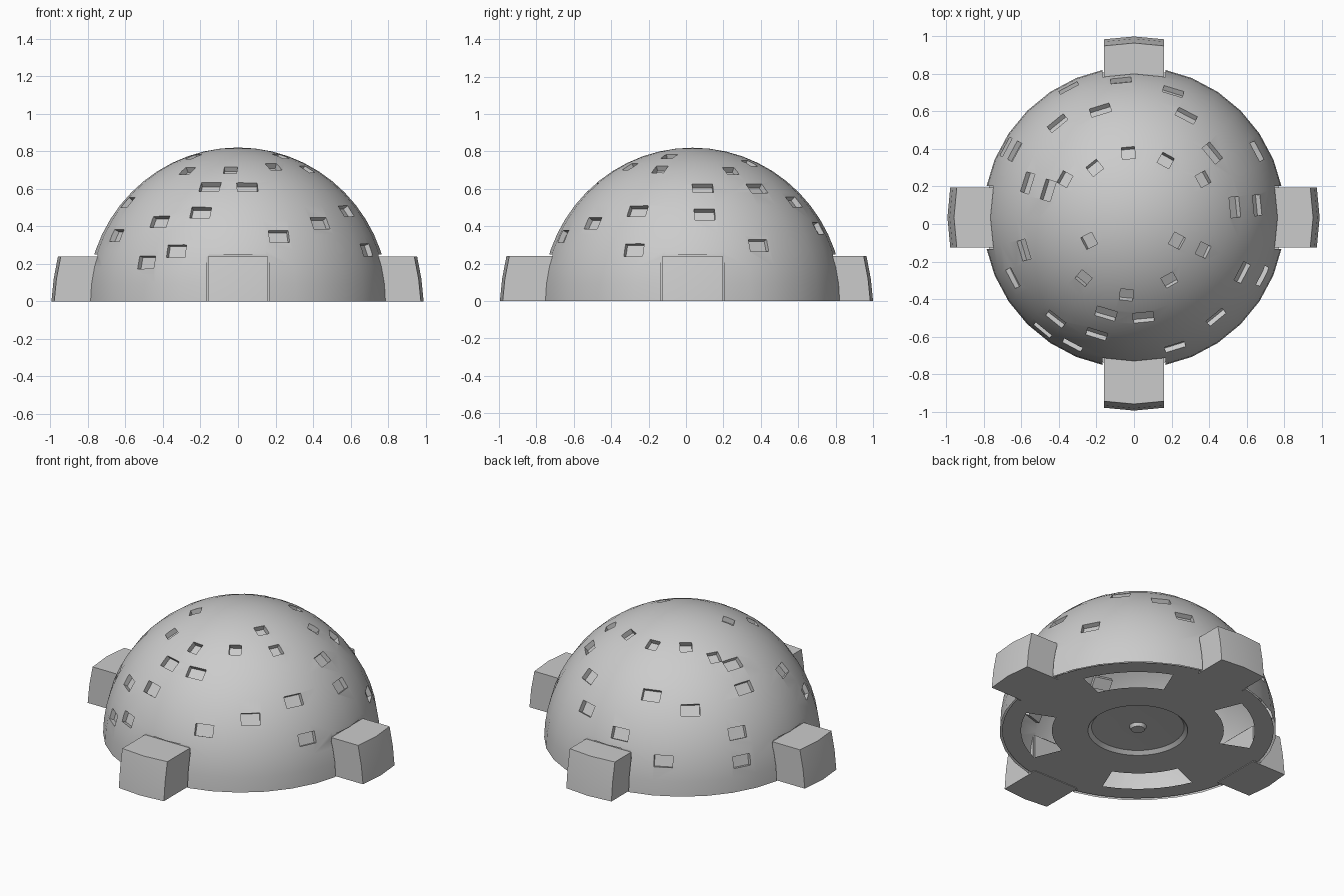
import bpy, bmesh
from math import sin, cos, pi, atan2, sqrt, radians
from mathutils import Vector, Matrix

if "Cube" in bpy.data.objects:
    bpy.data.objects.remove(bpy.data.objects["Cube"])

CY, R, H = 0.035, 0.805, 0.82   # dome centre y, base radius, height


def make(name, bm, angle=35):
    bmesh.ops.recalc_face_normals(bm, faces=bm.faces)
    me = bpy.data.meshes.new(name)
    bm.to_mesh(me)
    bm.free()
    ob = bpy.data.objects.new(name, me)
    bpy.context.collection.objects.link(ob)
    smooth(ob, angle)
    return ob


def smooth(ob, angle):
    bpy.ops.object.select_all(action='DESELECT')
    ob.select_set(True)
    bpy.context.view_layer.objects.active = ob
    bpy.ops.object.shade_smooth_by_angle(angle=radians(angle))


def lathe(bm, prof, n):
    # revolve (radius, z) points; a zero radius becomes a pole
    rings = []
    for r, z in prof:
        if r == 0:
            rings.append([bm.verts.new((0, CY, z))] * n)
        else:
            rings.append([bm.verts.new((r * cos(2 * pi * i / n), CY + r * sin(2 * pi * i / n), z))
                          for i in range(n)])
    for a, b in zip(rings, rings[1:]):
        for i in range(n):
            j = (i + 1) % n
            bm.faces.new(list(dict.fromkeys((a[i], a[j], b[j], b[i]))))
    return rings


def carve(ob, matrix):
    # cut one box out of ob, keeping the old mesh if a solver fails
    bm = bmesh.new()
    bmesh.ops.create_cube(bm, size=1, matrix=matrix)
    cutter = make("cutter", bm)
    cutter.hide_render = True
    mod = ob.modifiers.new("cut", 'BOOLEAN')
    mod.operation = 'DIFFERENCE'
    mod.object = cutter
    before = len(ob.data.polygons)
    result = None
    for solver in ('EXACT', 'MANIFOLD'):
        mod.solver = solver
        bpy.context.view_layer.update()
        dg = bpy.context.evaluated_depsgraph_get()
        me = bpy.data.meshes.new_from_object(ob.evaluated_get(dg))
        if len(me.polygons) > before * 0.8:
            result = me
            break
    ob.modifiers.remove(mod)
    if result:
        ob.data = result
    bpy.data.objects.remove(cutter)


# Dome body
bm = bmesh.new()
N, K = 32, 14
prof = [(R * cos(pi / 2 * k / K), H * sin(pi / 2 * k / K)) for k in range(K)] + [(0, H)]
rings = lathe(bm, prof, N)
bm.faces.new(rings[0])
bmesh.ops.recalc_face_normals(bm, faces=bm.faces)
mesh = bpy.data.meshes.new("dome")
bm.to_mesh(mesh)
bm.free()
dome = bpy.data.objects.new("dome", mesh)
bpy.context.collection.objects.link(dome)

# Slots around the four arms
for k in range(4):
    carve(dome, Matrix.Translation((0, CY, 0)) @ Matrix.Rotation(k * pi / 2, 4, 'Z')
          @ Matrix.Translation((0.85, 0, 0.075)) @ Matrix.Diagonal((0.2, 0.335, 0.35, 1)))

# Recessed blocks, by plan position
spots = [(-.03, .38), (.17, .34), (-.21, .30), (-.37, .24), (-.46, .18), (-.57, .22),
         (-.41, .54), (-.18, .61), (-.07, .77), (.21, .71), (.28, .58), (.42, .38),
         (.37, .24), (.54, .09), (.66, .10), (.66, .39), (-.24, -.09), (.23, -.09),
         (.37, -.14), (-.59, -.14), (-.27, -.29), (.19, -.30), (-.04, -.38), (.05, -.50),
         (-.15, -.48), (-.20, -.59), (.58, -.26), (.44, -.50), (.22, -.66), (-.42, -.51),
         (-.49, -.57), (-.33, -.65), (-.64, .39), (-.35, .73), (-.70, .42), (-.65, -.29),
         (.69, -.28)]
for x, y in spots:
    y -= CY
    r = min(sqrt(x * x + y * y), 0.785)
    a = atan2(y, x)
    z = H * sqrt(1 - (r / R) ** 2)
    out = Vector((cos(a) * r, sin(a) * r, z)).normalized()
    side = Vector((-sin(a), cos(a), 0))
    up = out.cross(side)
    w = 0.07 if r < 0.45 else 0.11
    rot = Matrix((side, up, out)).transposed().to_4x4()
    pos = Matrix.Translation(Vector((cos(a) * r, CY + sin(a) * r, z)) + out * 0.012)
    carve(dome, pos @ rot @ Matrix.Diagonal((w, 0.07, 0.09, 1)))

# Open the underside of the dome
bm = bmesh.new()
bm.from_mesh(dome.data)
under = [f for f in bm.faces if all(abs(v.co.z) < 1e-4 for v in f.verts)]
bmesh.ops.delete(bm, geom=under, context='FACES')
bm.to_mesh(dome.data)
bm.free()
smooth(dome, 30)

# Block arms with a cambered, sloping outer end
for name, k, reach in (("right_arm", 0, 0.99), ("back_arm", 1, 0.965),
                       ("left_arm", 2, 0.995), ("front_arm", 3, 1.03)):
    bm = bmesh.new()
    w = 0.16
    loops = []
    for z, e in ((0, reach), (0.12, reach - 0.012), (0.24, reach - 0.035)):
        pts = [(0.74, -w), (e - 0.015, -w), (e, 0), (e - 0.015, w), (0.74, w)]
        loops.append([bm.verts.new((x, y, z)) for x, y in pts])
    for lo, hi in zip(loops, loops[1:]):
        for i in range(5):
            j = (i + 1) % 5
            bm.faces.new((lo[i], lo[j], hi[j], hi[i]))
    bm.faces.new(loops[0])
    bm.faces.new(loops[-1])
    bm.transform(Matrix.Translation((0, CY, 0)) @ Matrix.Rotation(k * pi / 2, 4, 'Z'))
    make(name, bm)

# Floor plate with four curved openings between the arms
bm = bmesh.new()
lathe(bm, [(0.29, 0.004), (0.5, 0.004), (0.68, 0.004), (0.79, 0.004)], 64)
gone = []
for f in bm.faces:
    c = f.calc_center_median() - Vector((0, CY, 0))
    off = abs((atan2(c.y, c.x) % (pi / 2)) - pi / 4)
    if 0.5 < c.to_2d().length < 0.67 and off < radians(24):
        gone.append(f)
bmesh.ops.delete(bm, geom=gone, context='FACES')
make("floor_plate", bm)

# Shallow dish and knob in the middle of the underside
bm = bmesh.new()
lathe(bm, [(0.295, 0.004), (0.27, 0.025), (0.15, 0.03), (0.05, 0.03), (0.04, 0.01), (0, 0.01)], 32)
make("floor_dish", bm)
